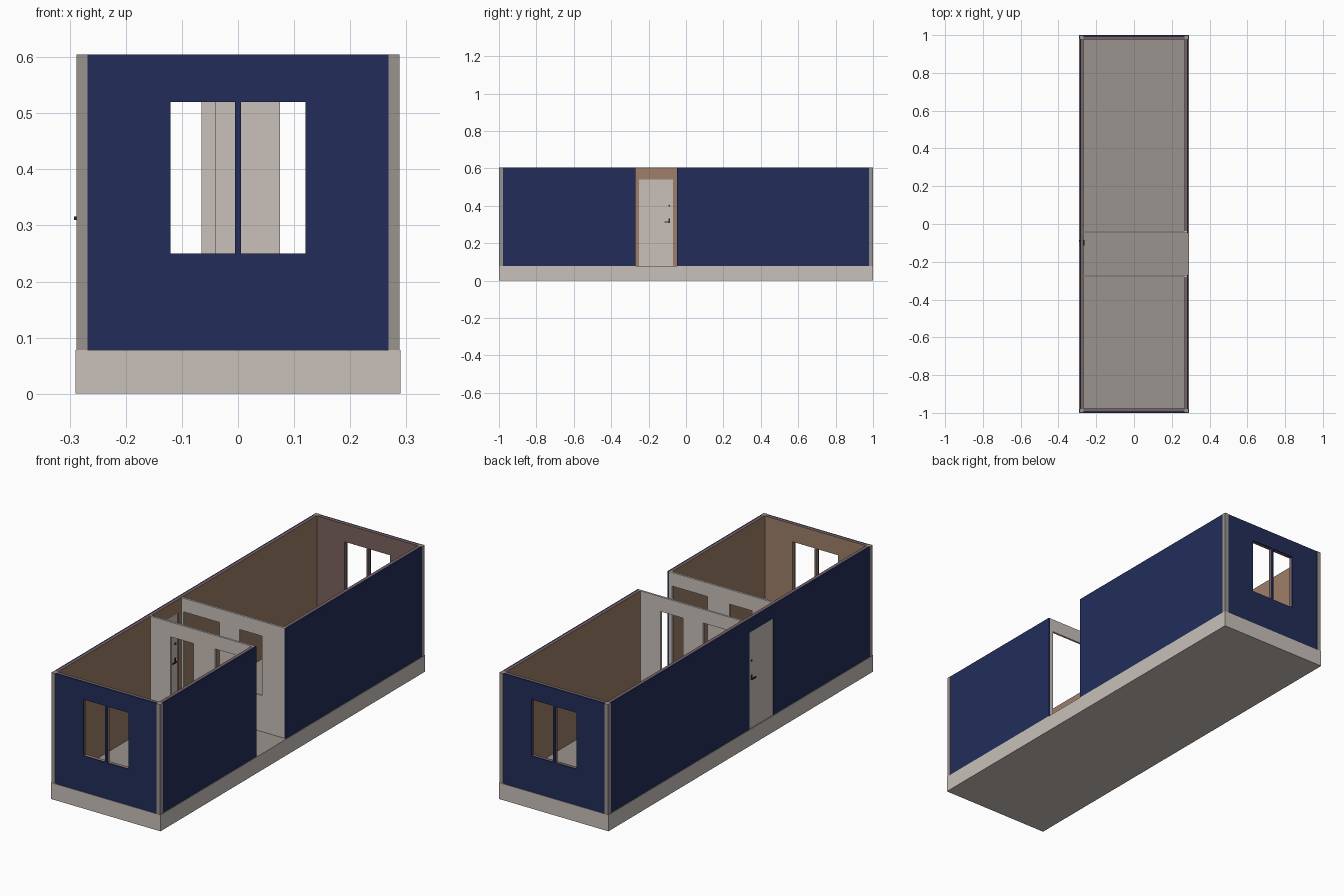
import bpy
import bmesh
from mathutils import Vector

if "Cube" in bpy.data.objects:
    bpy.data.objects.remove(bpy.data.objects["Cube"], do_unlink=True)


def material(name, hex_colour):
    """Flat material from an sRGB hex colour, converted to linear."""
    srgb = [int(hex_colour[i:i + 2], 16) / 255 for i in (0, 2, 4)]
    rgba = [((c + 0.055) / 1.055) ** 2.4 for c in srgb] + [1.0]
    mat = bpy.data.materials.new(name)
    mat.use_nodes = True
    mat.diffuse_color = rgba
    mat.node_tree.nodes["Principled BSDF"].inputs["Base Color"].default_value = rgba
    return mat


NAVY = material("navy_cladding", "222D5A")
CREAM = material("cream_panel", "C8C0BA")
GREY = material("grey_steel", "9A948D")
BROWN = material("brown_lining", "9E7F6A")
MAUVE = material("mauve_lining", "7A635F")
DARK = material("dark_metal", "2B2725")

BASE, TOP = 0.078, 0.605      # floor level and wall top
HX, HY = 0.287, 0.997         # outer wall faces
SKIN, WALL = 0.007, 0.02      # cladding and full wall thickness
LINTEL = 0.54                 # top of the doorways
DOOR = (-0.25, -0.07)


def finish(name, bm, mats, rule=None):
    bmesh.ops.recalc_face_normals(bm, faces=bm.faces)
    bm.normal_update()
    if rule:
        for face in bm.faces:
            face.material_index = rule(face)
    mesh = bpy.data.meshes.new(name)
    bm.to_mesh(mesh)
    bm.free()
    for mat in mats:
        mesh.materials.append(mat)
    obj = bpy.data.objects.new(name, mesh)
    bpy.context.collection.objects.link(obj)
    return obj


def box(name, low, high, mats, rule=None):
    bm = bmesh.new()
    bmesh.ops.create_cube(bm, size=1)
    low, high = Vector(low), Vector(high)
    for v in bm.verts:
        v.co = (low + high) / 2 + v.co * (high - low)
    return finish(name, bm, mats, rule)


def panel(name, along, at, thick, span, holes, mats, rule=None):
    """Upright sheet along x or y, with rectangular holes (start, end, low, high)."""
    us = sorted(set(span) | {u for h in holes for u in h[:2]})
    zs = sorted({BASE, TOP} | {z for h in holes for z in h[2:]})

    def point(u, z):
        return (u, at, z) if along == "x" else (at, u, z)

    bm = bmesh.new()
    grid = {(u, z): bm.verts.new(point(u, z)) for u in us for z in zs}
    for u0, u1 in zip(us, us[1:]):
        for z0, z1 in zip(zs, zs[1:]):
            u, z = (u0 + u1) / 2, (z0 + z1) / 2
            if not any(h[0] < u < h[1] and h[2] < z < h[3] for h in holes):
                bm.faces.new([grid[k] for k in ((u0, z0), (u1, z0), (u1, z1), (u0, z1))])
    bmesh.ops.delete(bm, geom=[v for v in bm.verts if not v.link_faces], context="VERTS")
    result = bmesh.ops.extrude_face_region(bm, geom=bm.faces[:], use_keep_orig=True)
    moved = [g for g in result["geom"] if isinstance(g, bmesh.types.BMVert)]
    offset = (0, thick, 0) if along == "x" else (thick, 0, 0)
    bmesh.ops.translate(bm, verts=moved, vec=offset)
    return finish(name, bm, mats, rule)


def top_edge(face):
    return int(face.normal.z > 0.5 and face.calc_center_median().z > TOP - 0.01)


def wall(name, along, side, span, holes, lining, lining_span=None):
    """Outer cladding plus an inner lining with a mauve top edge."""
    outer = side * (HY if along == "x" else HX)
    panel(name + "_cladding", along, outer, -side * SKIN, span, holes, [NAVY])
    panel(name + "_lining", along, outer - side * SKIN, -side * (WALL - SKIN),
          lining_span or span, holes, [lining, MAUVE], top_edge)


# Base slab with a grey floor on top
box("base_slab", (-0.29, -1, 0), (0.29, 1, BASE), [CREAM, GREY],
    lambda f: int(f.normal.z > 0.5))

# Corner posts
for sx, side in ((-1, "right"), (1, "left")):
    for sy, end in ((-1, "front"), (1, "back")):
        x, y = sx * 0.278, sy * 0.989
        box(f"corner_post_{end}_{side}", (x - 0.01, y - 0.01, BASE),
            (x + 0.01, y + 0.01, TOP), [GREY])

# End walls, each with a two-light window
lights = [(-0.12, -0.005, 0.25, 0.52), (0.005, 0.12, 0.25, 0.52)]
wall("front_wall", "x", -1, (-0.268, 0.268), lights, BROWN)
wall("back_wall", "x", 1, (-0.268, 0.268), lights, MAUVE)

# Long walls: one holds the door, the other is open between the partitions
wall("door_wall", "y", -1, (-0.979, 0.979), [(*DOOR, BASE, LINTEL)], BROWN)
wall("side_wall_front", "y", 1, (-0.979, -0.27), [], BROWN, (-0.979, -0.28))
wall("side_wall_back", "y", 1, (-0.047, 0.979), [], BROWN, (-0.037, 0.979))

# Partitions, each with a doorway and a small window
panel("front_partition", "x", -0.28, 0.01, (-0.267, 0.28),
      [(-0.16, -0.04, 0.25, 0.535), (0.075, 0.262, BASE, LINTEL)], [CREAM])
panel("back_partition", "x", -0.047, 0.01, (-0.267, 0.28),
      [(-0.255, -0.065, BASE, LINTEL), (0.042, 0.16, 0.25, 0.535)], [CREAM])

# Entrance door with a lever handle and lock on both faces
box("door", (-0.285, DOOR[0], BASE), (-0.27, DOOR[1], LINTEL), [CREAM])
for name, face, out in (("outer", -0.285, -1), ("inner", -0.27, 1)):
    def fitting(part, near, far, y, z):
        xs = sorted((face + out * near, face + out * far))
        box(f"{name}_{part}", (xs[0], y[0], z[0]), (xs[1], y[1], z[1]), [DARK])

    fitting("handle_plate", 0, 0.002, (-0.093, -0.085), (0.308, 0.332))
    fitting("handle_lever", 0.003, 0.007, (-0.115, -0.086), (0.31, 0.316))
    fitting("handle_stem", 0, 0.004, (-0.092, -0.086), (0.31, 0.316))
    fitting("lock", 0, 0.003, (-0.093, -0.085), (0.396, 0.404))
